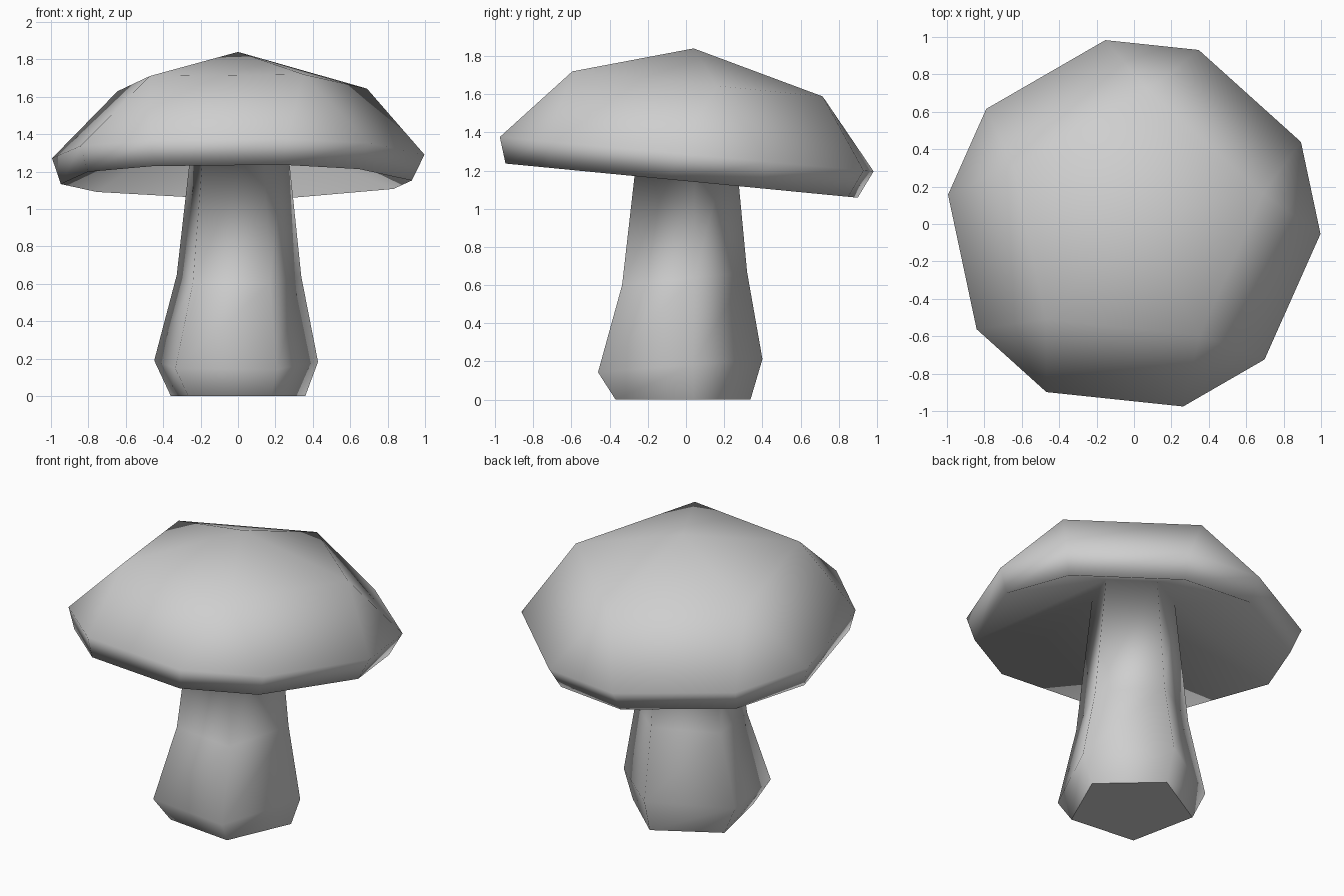
import bpy, bmesh
from math import sin, cos, radians

cube = bpy.data.objects.get("Cube")
if cube:
    bpy.data.objects.remove(cube, do_unlink=True)

grey = bpy.data.materials.new("light grey")
grey.use_nodes = True
color = (0.62, 0.62, 0.62, 1)
grey.diffuse_color = color
grey.node_tree.nodes["Principled BSDF"].inputs["Base Color"].default_value = color

bm = bmesh.new()


def ring(angles, radius, z, tilt, x0, y0):
    """Tilted ring of vertices, z changing by tilt along y."""
    verts = []
    for a in angles:
        x, y = radius * cos(radians(a)) + x0, radius * sin(radians(a)) + y0
        verts.append(bm.verts.new((x, y, z + tilt * y)))
    return verts


def bridge(low, high):
    """Join two rings with equal vertex counts."""
    for i in range(len(low)):
        j = (i + 1) % len(low)
        bm.faces.new((low[i], low[j], high[j], high[i]))


def join_split(ten, five):
    """Join a ten-sided ring to a five-sided one, a triangle at each corner."""
    for k in range(5):
        n = (k + 1) % 5
        bm.faces.new((ten[2 * k], ten[2 * k + 1], five[k]))
        bm.faces.new((ten[2 * k + 1], ten[2 * n], five[n], five[k]))


corners = [84 + 72 * k for k in range(5)]
split = [a + d for a in corners for d in (-14.5, 14.5)]

# Stem: five-sided, flared near the foot, narrowing up into the hollow cap
profile = [(0.38, 0, 0, -0.012, -0.04), (0.463, 0.18, 0.08, -0.025, -0.06),
           (0.352, 0.635, 0.105, -0.006, -0.03), (0.26, 1.45, -0.1, 0, -0.01)]
stem = [ring(corners, *row) for row in profile]
for low, high in zip(stem, stem[1:]):
    bridge(low, high)
foot = bm.faces.new(stem[0])

# Cap: hollow underside, lip, ten-sided rim, five-sided shoulder and peak
lip = ring(split, 0.945, 1.145, -0.097, -0.015, -0.035)
rim = ring(split, 1.003, 1.286, -0.092, -0.005, -0.009)
shoulder = ring(corners, 0.705, 1.66, -0.1, 0, 0.015)
peak = bm.verts.new((0, 0.04, 1.84))
join_split(lip, stem[-1])
bridge(lip, rim)
join_split(rim, shoulder)
for k in range(5):
    bm.faces.new((shoulder[k], shoulder[(k + 1) % 5], peak))

# Smooth everywhere except the flat foot
for face in bm.faces:
    face.smooth = face is not foot
bmesh.ops.recalc_face_normals(bm, faces=bm.faces)
mesh = bpy.data.meshes.new("mushroom")
bm.to_mesh(mesh)
bm.free()
mesh.materials.append(grey)
bpy.context.collection.objects.link(bpy.data.objects.new("mushroom", mesh))
